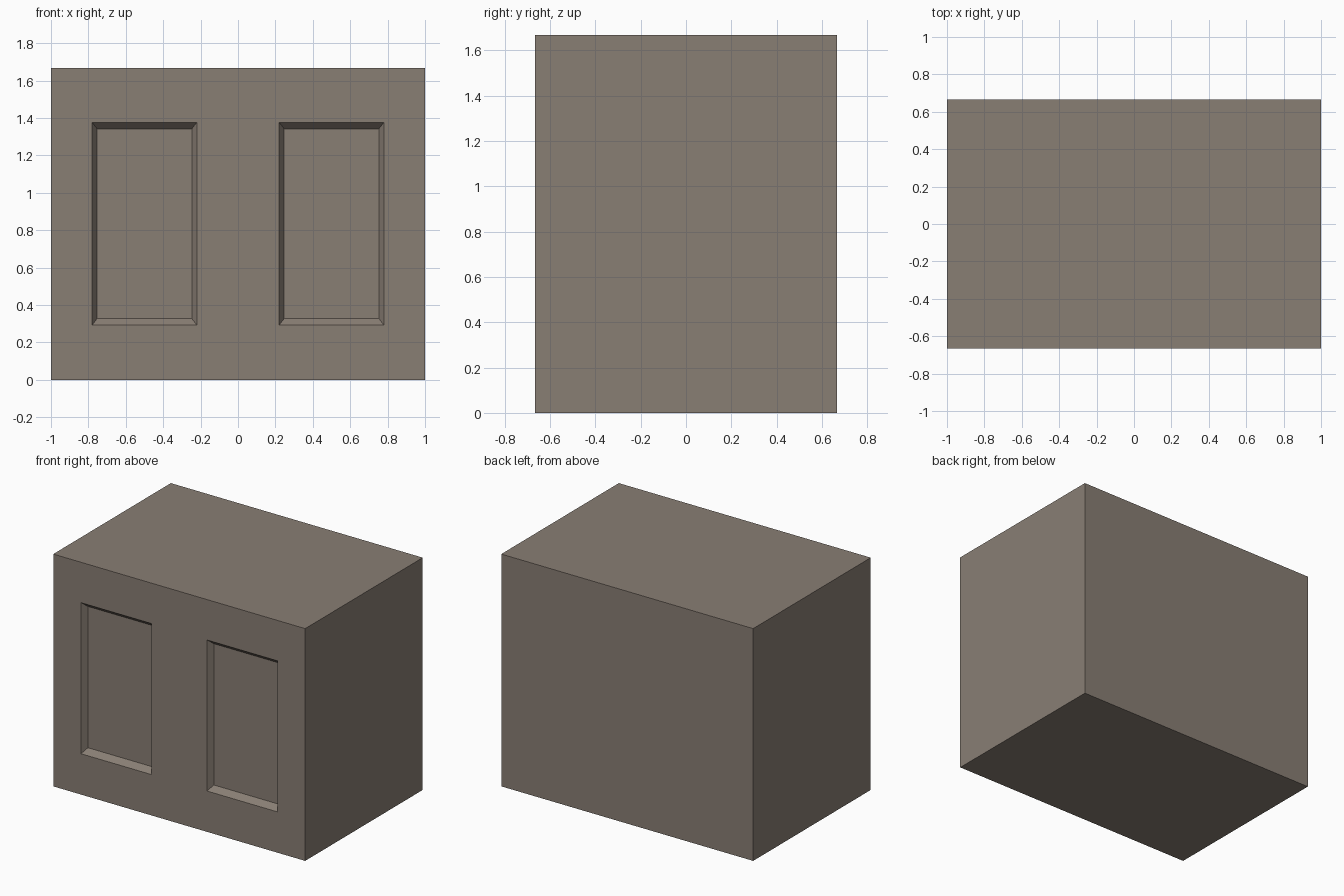
import bpy, bmesh

if "Cube" in bpy.data.objects:
    bpy.data.objects.remove(bpy.data.objects["Cube"])

W, D, H = 2.0, 1.333, 1.667
PANEL_X, PANEL_Z = 0.5, 0.835      # panel centre
HALF_X, HALF_Z = 0.28, 0.542       # half size of the opening
BEVEL_X, BEVEL_Z, DEPTH = 0.027, 0.035, 0.04


def new_object(name, bm):
    bmesh.ops.recalc_face_normals(bm, faces=bm.faces)
    mesh = bpy.data.meshes.new(name)
    bm.to_mesh(mesh)
    bm.free()
    obj = bpy.data.objects.new(name, mesh)
    bpy.context.collection.objects.link(obj)
    return obj


# Solid block
bm = bmesh.new()
bmesh.ops.create_cube(bm, size=1)
for v in bm.verts:
    v.co = (v.co.x * W, v.co.y * D, (v.co.z + 0.5) * H)
block = new_object("panelled_block", bm)

stone = bpy.data.materials.new("warm_grey")
stone.diffuse_color = (0.25, 0.21, 0.175, 1)
stone.use_nodes = True
stone.node_tree.nodes["Principled BSDF"].inputs["Base Color"].default_value = stone.diffuse_color
block.data.materials.append(stone)


def panel_cutter(side):
    """Tapered wedge that widens evenly through the front face."""
    bm = bmesh.new()
    bmesh.ops.create_cube(bm, size=2)
    for v in bm.verts:
        s = 1 if v.co.y < 0 else -1
        v.co = (side * PANEL_X + v.co.x * (HALF_X + s * BEVEL_X),
                -D / 2 - s * DEPTH,
                PANEL_Z + v.co.z * (HALF_Z + s * BEVEL_Z))
    cutter = new_object("panel_cutter", bm)
    cutter.data.materials.append(stone)
    cutter.hide_render = True
    return cutter


# Two recessed front panels with sloped edges
bpy.context.view_layer.objects.active = block
for side in (-1, 1):
    cutter = panel_cutter(side)
    mod = block.modifiers.new("panel_recess", 'BOOLEAN')
    mod.operation = 'DIFFERENCE'
    mod.solver = 'EXACT'
    mod.object = cutter
    bpy.ops.object.modifier_apply(modifier=mod.name)
    bpy.data.objects.remove(cutter)
